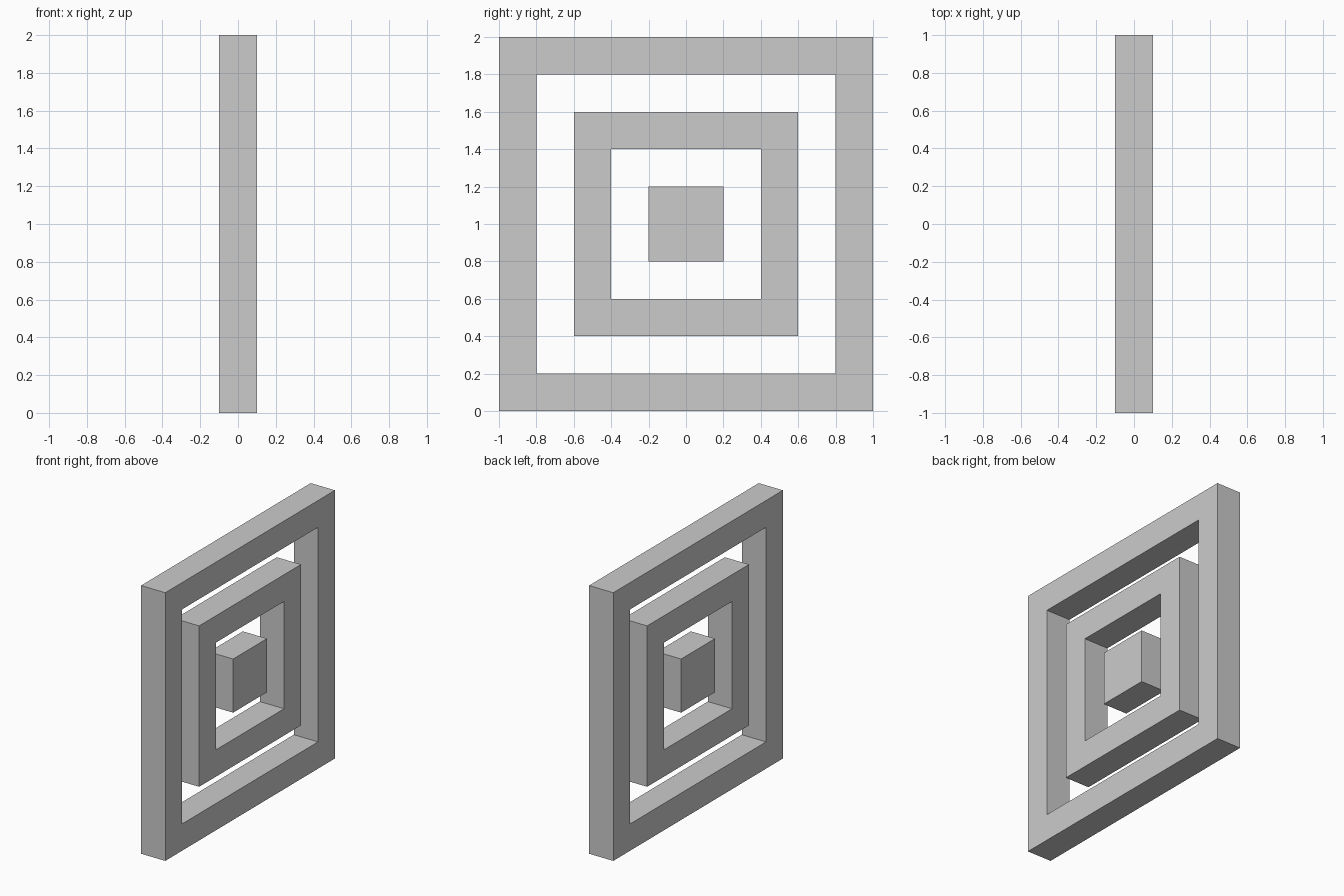
import bpy
import bmesh

if "Cube" in bpy.data.objects:
    bpy.data.objects.remove(bpy.data.objects["Cube"])

DEPTH = 0.2      # thickness along x
CENTRE_Z = 1.0


def square(half, x):
    """Corner points of an upright square in the y-z plane."""
    return [(x, sy * half, CENTRE_Z + sz * half)
            for sy, sz in ((-1, -1), (1, -1), (1, 1), (-1, 1))]


def make_object(name, bm):
    bmesh.ops.recalc_face_normals(bm, faces=bm.faces)
    mesh = bpy.data.meshes.new(name)
    bm.to_mesh(mesh)
    bm.free()
    obj = bpy.data.objects.new(name, mesh)
    bpy.context.collection.objects.link(obj)
    return obj


def square_frame(name, outer, inner):
    """Square ring with mitred corners and a rectangular cross-section."""
    bm = bmesh.new()
    h = DEPTH / 2
    # Cross-section loops: outer back, outer front, inner front, inner back
    loops = [[bm.verts.new(p) for p in square(half, x)]
             for half, x in ((outer, -h), (outer, h), (inner, h), (inner, -h))]
    for i in range(4):
        a, b = loops[i], loops[(i + 1) % 4]
        for j in range(4):
            k = (j + 1) % 4
            bm.faces.new((a[j], a[k], b[k], b[j]))
    return make_object(name, bm)


def block(name, half):
    bm = bmesh.new()
    bmesh.ops.create_cube(bm, size=1)
    bmesh.ops.scale(bm, vec=(DEPTH, 2 * half, 2 * half), verts=bm.verts)
    bmesh.ops.translate(bm, vec=(0, 0, CENTRE_Z), verts=bm.verts)
    return make_object(name, bm)


# Two concentric square frames around a solid centre
square_frame("outer_frame", 1.0, 0.8)
square_frame("inner_frame", 0.6, 0.4)
block("centre_block", 0.2)
